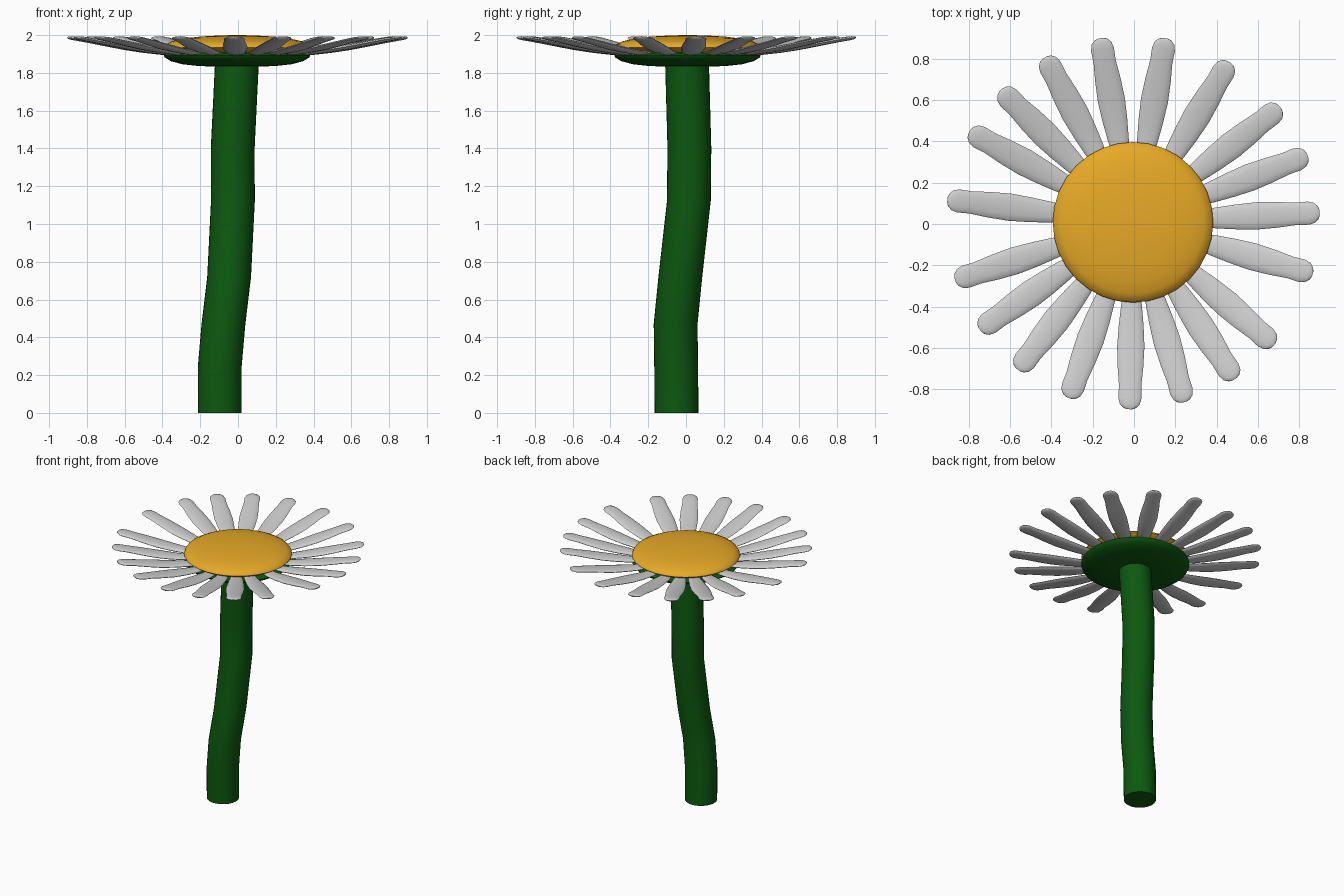
import bpy, bmesh, math
from mathutils import Vector

cube = bpy.data.objects.get("Cube")
if cube:
    bpy.data.objects.remove(cube, do_unlink=True)


def material(name, rgb):
    m = bpy.data.materials.new(name)
    m.use_nodes = True
    m.diffuse_color = (*rgb, 1)
    bsdf = next(n for n in m.node_tree.nodes if n.type == 'BSDF_PRINCIPLED')
    bsdf.inputs["Base Color"].default_value = (*rgb, 1)
    return m


green = material("stem green", (0.004, 0.1, 0.005))
yellow = material("golden yellow", (0.8, 0.4, 0.02))
white = material("petal white", (0.62, 0.62, 0.62))


def ellipse(centre, u, v, sides):
    """Points of an ellipse with half axes u and v."""
    angles = [math.tau * i / sides for i in range(sides)]
    return [centre + u * math.cos(a) + v * math.sin(a) for a in angles]


def loft(name, rings, mat):
    """Skin a list of rings into a capped mesh."""
    bm = bmesh.new()
    loops = [[bm.verts.new(p) for p in ring] for ring in rings]
    n = len(loops[0])
    for a, b in zip(loops, loops[1:]):
        for i in range(n):
            j = (i + 1) % n
            bm.faces.new((a[i], a[j], b[j], b[i]))
    bm.faces.new(loops[0][::-1])
    bm.faces.new(loops[-1])
    bmesh.ops.recalc_face_normals(bm, faces=bm.faces)
    mesh = bpy.data.meshes.new(name)
    bm.to_mesh(mesh)
    bm.free()
    mesh.materials.append(mat)
    return mesh


def place(name, mesh, location=(0, 0, 0), turn=0):
    obj = bpy.data.objects.new(name, mesh)
    bpy.context.collection.objects.link(obj)
    obj.location = location
    obj.rotation_euler.z = turn
    return obj


X, Y, Z = Vector((1, 0, 0)), Vector((0, 1, 0)), Vector((0, 0, 1))
HEAD = Vector((-0.005, 0.008, 0))
parts = []

# Bent stem
path = [(-0.097, -0.05, 0), (-0.097, -0.052, 0.24), (-0.077, -0.055, 0.47),
        (-0.047, -0.03, 0.72), (-0.027, 0.015, 1.12), (-0.028, 0.018, 1.4),
        (-0.005, 0.005, 1.87)]
R = 0.116
stem = loft("stem", [ellipse(Vector(p), X * R, Y * R, 32) for p in path], green)
parts.append(place("stem", stem))


# Flattened round cup and flower centre, from (radius, height) profiles
def disc(name, profile, mat):
    rings = [ellipse(Z * z, X * r, Y * r, 32) for r, z in profile]
    parts.append(place(name, loft(name, rings, mat), HEAD))


disc("green_cup", [(0.06, 1.832), (0.2, 1.836), (0.29, 1.846), (0.35, 1.862),
                   (0.383, 1.882), (0.388, 1.893), (0.37, 1.905), (0.25, 1.915)], green)
disc("flower_centre", [(0.3, 1.905), (0.365, 1.918), (0.388, 1.935), (0.38, 1.95),
                       (0.345, 1.967), (0.28, 1.982), (0.2, 1.992), (0.1, 1.998),
                       (0.02, 2.0)], yellow)

# One upswept petal: distance out, height, half width, half thickness
sections = [(0.3, 1.903, 0.035, 0.01), (0.4, 1.908, 0.05, 0.013),
            (0.5, 1.92, 0.06, 0.014), (0.6, 1.935, 0.066, 0.014),
            (0.7, 1.953, 0.062, 0.013), (0.79, 1.97, 0.054, 0.012),
            (0.85, 1.98, 0.056, 0.011), (0.88, 1.984, 0.048, 0.01),
            (0.898, 1.986, 0.03, 0.007), (0.904, 1.987, 0.012, 0.003)]
petal = loft("petal", [ellipse(Vector((r, 0, z)), Y * w, Z * t, 12)
                       for r, z, w, t in sections], white)

# Unevenly spaced ring of petals, directions in degrees
directions = [100, 80, 59, 38, 21, 3, -16, -41, -57, -74, -91, -110, -128,
              -145, -162, 173, 151, 135, 118]
for i, d in enumerate(directions, 1):
    parts.append(place(f"petal_{i:02d}", petal, HEAD, math.radians(d)))

# Smooth shading with sharp stem ends
bpy.ops.object.select_all(action='DESELECT')
for obj in parts[:4]:
    obj.select_set(True)
bpy.context.view_layer.objects.active = parts[0]
bpy.ops.object.shade_smooth_by_angle(angle=math.radians(50))
